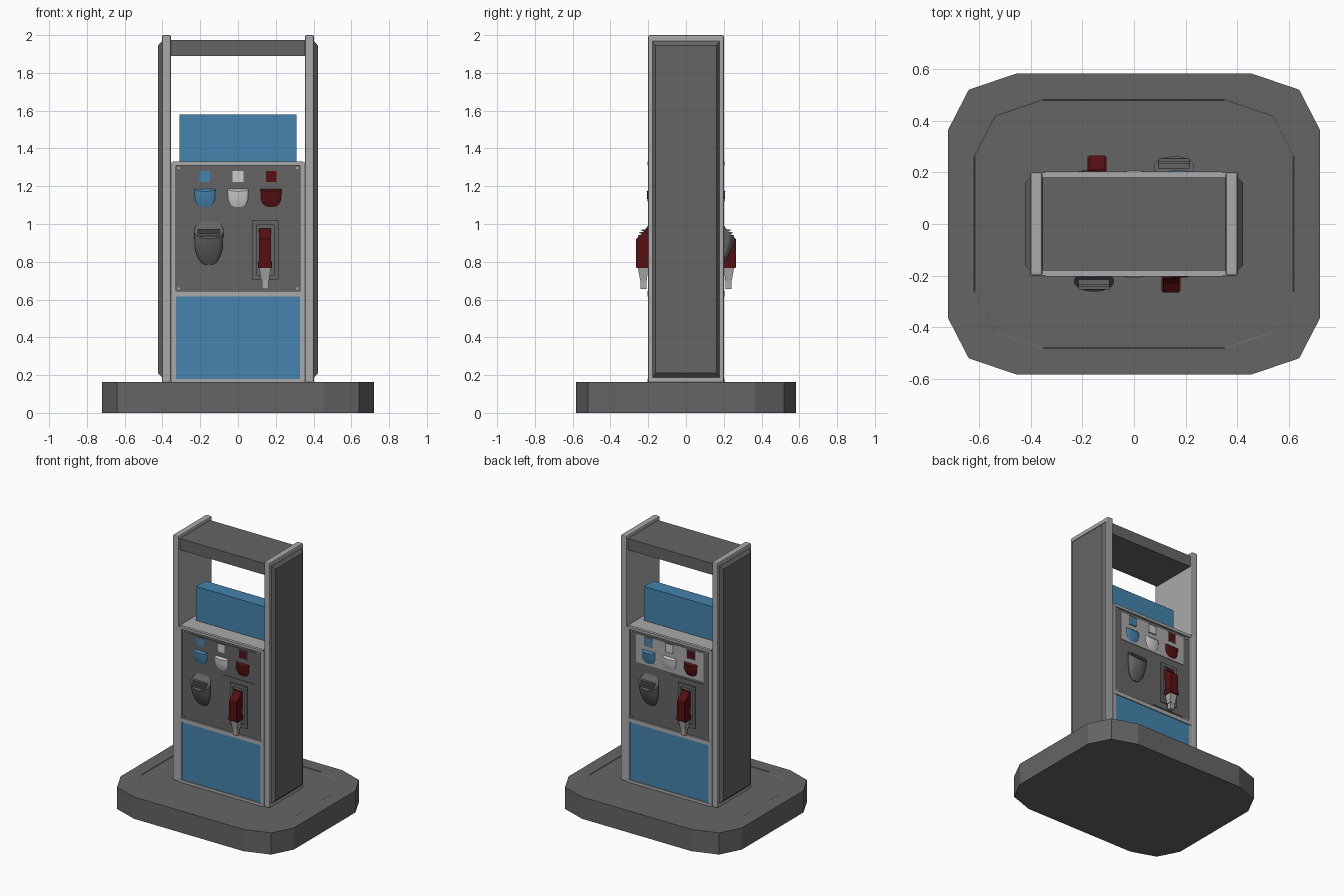
import bpy
import math

cube = bpy.data.objects.get("Cube")
if cube:
    bpy.data.objects.remove(cube, do_unlink=True)


def material(name, r, g, b):
    m = bpy.data.materials.new(name)
    m.use_nodes = True
    m.diffuse_color = (r, g, b, 1)
    m.node_tree.nodes["Principled BSDF"].inputs["Base Color"].default_value = (r, g, b, 1)
    return m


DARK = material("dark_grey", .13, .13, .13)
LIGHT = material("light_grey", .40, .40, .40)
WHITE = material("off_white", .60, .60, .60)
BLUE = material("blue", .06, .23, .42)
RED = material("dark_red", .09, .005, .006)


def build(name, verts, faces, mat, s=1):
    """Mesh object; s=-1 turns it half way round to the back."""
    mesh = bpy.data.meshes.new(name)
    mesh.from_pydata([(s * x, s * y, z) for x, y, z in verts], [], faces)
    mesh.materials.append(mat)
    ob = bpy.data.objects.new(name, mesh)
    bpy.context.collection.objects.link(ob)
    return ob


def loft(name, rings, mat, s=1, cap_top=True):
    n = len(rings[0])
    verts = [p for ring in rings for p in ring]
    faces = [(k * n + i, k * n + (i + 1) % n, (k + 1) * n + (i + 1) % n, (k + 1) * n + i)
             for k in range(len(rings) - 1) for i in range(n)]
    faces.append(tuple(reversed(range(n))))
    top = (len(rings) - 1) * n
    if cap_top:
        faces.append(tuple(range(top, top + n)))
    else:
        # strips joining mirrored points, so a curved cap stays clean
        for i in range(n // 2):
            quad = [top + i, top + i + 1, top + (n - i - 1) % n, top + (n - i) % n]
            faces.append(tuple(dict.fromkeys(quad)))
    return build(name, verts, faces, mat, s)


def rect(x0, x1, y0, y1, z):
    return [(x0, y0, z), (x1, y0, z), (x1, y1, z), (x0, y1, z)]


def box(name, x, y, z, mat, s=1, bevel=0):
    ob = loft(name, [rect(*x, *y, z[0]), rect(*x, *y, z[1])], mat, s)
    if bevel:
        b = ob.modifiers.new("bevel", "BEVEL")
        b.width, b.segments = bevel, 2
    return ob


def frame(name, x, z, y, w, mat, s):
    """Four bars around an opening."""
    box(name + "_left", (x[0], x[0] + w), y, z, mat, s)
    box(name + "_right", (x[1] - w, x[1]), y, z, mat, s)
    inner = (x[0] + w, x[1] - w)
    box(name + "_bottom", inner, y, (z[0], z[0] + w), mat, s)
    box(name + "_top", inner, y, (z[1] - w, z[1]), mat, s)


def scoop(name, x, z0, z1, rx, yc, ry, drop, mat, s):
    """Tapered cup against the panel with a slanted, hollowed top."""
    wall, n, rings = -.19, 28, []
    for f, width, depth in ((0, .3, .1), (.05, .52, .22), (.14, .72, .4),
                            (.28, .88, .65), (.42, .97, .85), (None, 1, 1)):
        ring = []
        for i in range(n):
            a = math.tau * i / n - math.pi / 2
            u = (1 + math.sin(a)) / 2            # 0 at the front, 1 at the wall
            z = z1 - drop * (1 - u) ** .7 if f is None else z0 + f * (z1 - z0)
            y = wall + (yc - wall) * depth + ry * depth * math.sin(a)
            ring.append((x + rx * width * math.cos(a), y, z))
        rings.append(ring)
    ob = loft(name, rings, mat, s, cap_top=False)
    bpy.context.view_layer.objects.active = ob
    bpy.ops.object.select_all(action="DESELECT")
    ob.select_set(True)
    bpy.ops.object.shade_smooth_by_angle(angle=math.radians(35))


# Kerb with chamfered corners and a faint inner step
def kerb(k, z):
    q = [(.72, .365), (.64, .52), (.455, .583)]
    pts = q + [(-x, y) for x, y in reversed(q)]
    pts += [(-x, -y) for x, y in pts]
    return [(x - math.copysign(k, x), y - math.copysign(k, y), z) for x, y in pts]


loft("kerb_base", [kerb(0, 0), kerb(0, .163), kerb(.1, .163), kerb(.104, .16)], DARK)

# Cabinet core, top bar and raised sign
box("cabinet_core", (-.355, .355), (-.185, .185), (.16, 1.325), LIGHT)
box("top_bar", (-.357, .357), (-.18, .18), (1.89, 1.975), DARK)
box("sign_board", (-.31, .31), (-.055, .055), (1.32, 1.58), BLUE)

for s, end in ((1, "left"), (-1, "right")):
    # End walls with tapered dark covers
    box(end + "_end_wall", (.355, .402), (-.2, .2), (.16, 2), LIGHT, s, bevel=.008)
    cover = [[(px, y, z) for y, z in ((-h, lo), (h, lo), (h, hi), (-h, hi))]
             for px, h, lo, hi in ((.4, .18, .185, 1.97), (.423, .162, .21, 1.945))]
    loft(end + "_end_cover", cover, DARK, s)

for s, tag in ((1, "front_"), (-1, "back_")):
    # Raised cabinet frame
    y = (-.2, -.18)
    for side in (-1, 1):
        edges = sorted((side * .328, side * .356))
        box(tag + "frame_upright", edges, y, (.16, 1.325), LIGHT, s)
    for name, z in (("bottom", (.16, .18)), ("middle", (.615, .645)), ("top", (1.31, 1.33))):
        box(tag + "frame_" + name, (-.345, .345), (-.203, -.18), z, LIGHT, s)

    # Lower door and control panel
    box(tag + "lower_door", (-.328, .328), (-.196, -.18), (.18, .615), BLUE, s)
    box(tag + "control_panel", (-.328, .328), (-.19, -.18), (.645, 1.31), DARK, s)
    for x in (-.313, .313):
        for z in (.658, 1.297):
            box(tag + "screw", (x - .006, x + .006), (-.193, -.188), (z - .006, z + .006), LIGHT, s)

    # Grade selector: plate, square buttons and cups
    box(tag + "selector_plate", (-.28, .28), (-.194, -.188), (1.075, 1.29),
        DARK if s == 1 else LIGHT, s)
    for x, mat in ((-.175, BLUE), (0, WHITE), (.175, RED)):
        frame(tag + "button_rim", (x - .034, x + .034), (1.217, 1.287), (-.198, -.19), .006, DARK, s)
        box(tag + "button", (x - .028, x + .028), (-.198, -.19), (1.223, 1.281), mat, s)
        scoop(tag + "selector_cup", x, 1.083, 1.203, .055, -.195, .013, .03, mat, s)

    # Receipt scoop with slot ribs
    scoop(tag + "receipt_scoop", -.155, .785, 1.032, .078, -.222, .04, .11, DARK, s)
    for z, yy in ((.968, -.235), (.953, -.245), (.938, -.253)):
        box(tag + "slot_rib", (-.215, -.095), (yy, yy + .03), (z - .004, z + .004), DARK, s)

    # Nozzle cradle
    box(tag + "cradle_plate", (.01, .275), (-.194, -.188), (.66, 1.055), DARK, s)
    frame(tag + "cradle_frame", (.075, .215), (.705, 1.02), (-.202, -.19), .025, DARK, s)

    # Nozzle: shaped grip, wider collar and stepped spout
    grip = [(-.19, .975), (-.21, .975), (-.232, .945), (-.265, .92), (-.265, .77), (-.205, .77)]
    rings = [[(x, py, pz) for py, pz in grip] for x in (.112, .175)]
    loft(tag + "nozzle_grip", rings, RED, s)
    box(tag + "nozzle_collar", (.106, .181), (-.262, -.2), (.768, .805), RED, s)
    loft(tag + "nozzle_neck", [rect(.122, .165, -.242, -.208, .7),
                               rect(.113, .174, -.255, -.2, .77)], LIGHT, s)
    box(tag + "nozzle_spout", (.126, .161), (-.24, -.21), (.655, .702), LIGHT, s)

# Make all outward directions consistent
import bmesh
for ob in bpy.context.collection.objects:
    if ob.type == "MESH":
        bm = bmesh.new()
        bm.from_mesh(ob.data)
        bmesh.ops.recalc_face_normals(bm, faces=bm.faces)
        bm.to_mesh(ob.data)
        bm.free()
